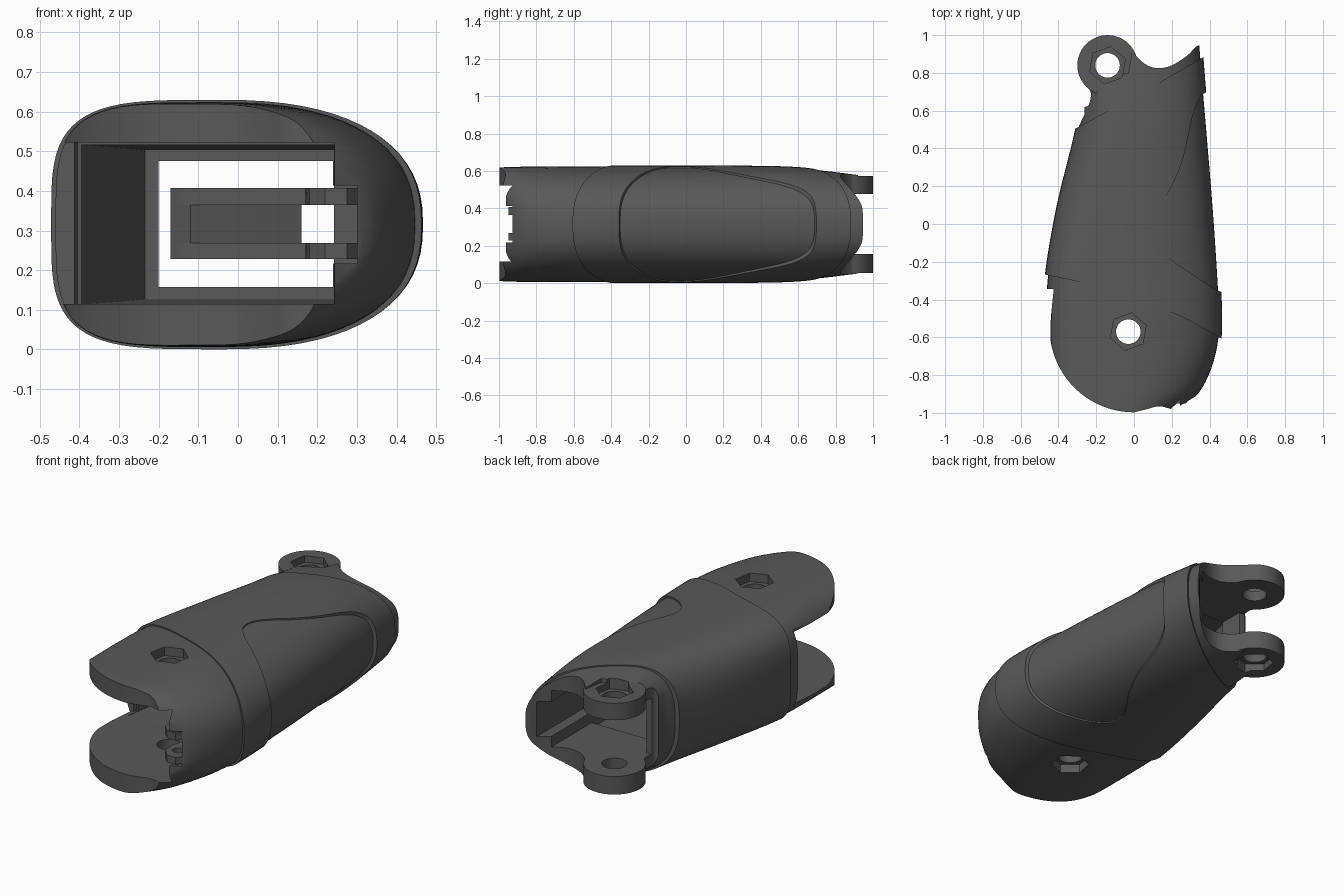
import bpy, bmesh
from math import sin, cos, pi, radians, copysign

if "Cube" in bpy.data.objects:
    bpy.data.objects.remove(bpy.data.objects["Cube"])

ZC = 0.315


def finish(bm, name):
    bmesh.ops.recalc_face_normals(bm, faces=bm.faces)
    me = bpy.data.meshes.new(name)
    bm.to_mesh(me)
    bm.free()
    ob = bpy.data.objects.new(name, me)
    bpy.context.collection.objects.link(ob)
    return ob


def bridge(name, rings):
    bm = bmesh.new()
    vs = [[bm.verts.new(p) for p in r] for r in rings]
    n = len(vs[0])
    for a, b in zip(vs, vs[1:]):
        for i in range(n):
            bm.faces.new((a[i], a[(i + 1) % n], b[(i + 1) % n], b[i]))
    bm.faces.new(vs[0])
    bm.faces.new(vs[-1])
    return finish(bm, name)


def prism(name, pts, z0, z1):
    return bridge(name, [[(x, y, z) for x, y in pts] for z in (z0, z1)])


def arc(cx, cy, r, a0, a1, n):
    return [(cx + r * cos(radians(a0 + (a1 - a0) * i / n)),
             cy + r * sin(radians(a0 + (a1 - a0) * i / n))) for i in range(n + 1)]


def disc(name, c, r, n, z0, z1, turn=0):
    return prism(name, arc(*c, r, turn, turn + 360, n)[:-1], z0, z1)


def boolean(ob, other, op):
    m = ob.modifiers.new("cut", 'BOOLEAN')
    m.operation, m.solver, m.object = op, 'EXACT', other
    bpy.context.view_layer.objects.active = ob
    bpy.ops.object.modifier_apply(modifier=m.name)
    bpy.data.objects.remove(other, do_unlink=True)


def smooth_pts(pts, n):
    # Catmull-Rom curve through open list of points
    p = [pts[0]] + list(pts) + [pts[-1]]
    out = []
    for i in range(1, len(p) - 2):
        for k in range(n):
            t = k / n
            out.append(tuple(
                0.5 * (2 * b + (c - a) * t + (2 * a - 5 * b + 4 * c - d) * t * t
                       + (3 * b - a - 3 * c + d) * t ** 3)
                for a, b, c, d in zip(p[i - 1], p[i], p[i + 1], p[i + 2])))
    return out + [tuple(pts[-1])]


# Body stations: y, left x, right x, half height, squareness of the left side
STATIONS = [(-1.03, -.46, .17, .302, 4), (-.92, -.46, .32, .307, 4), (-.80, -.46, .395, .308, 4),
            (-.65, -.46, .44, .309, 4), (-.50, -.46, .45, .309, 4), (-.27, -.455, .44, .308, 3.8),
            (.10, -.392, .415, .308, 3.2), (.50, -.295, .382, .304, 2.8),
            (.70, -.275, .365, .290, 2.8), (.95, -.27, .345, .260, 2.8), (1.05, -.27, .335, .245, 2.8)]


def body(name, grow, grow_z):
    rings = []
    xm = -.05
    for y, xl, xr, h, sq in smooth_pts(STATIONS, 4):
        ring = []
        for i in range(72):
            t = 2 * pi * i / 72
            c, s = cos(t), sin(t)
            e = 2 / 2.4 if c > 0 else 2 / sq
            w = (xr + grow - xm) if c > 0 else (xm - xl + grow)
            ring.append((xm + w * copysign(abs(c) ** e, c), y,
                         ZC + (h + grow_z) * copysign(abs(s) ** e, s)))
        rings.append(ring)
    return bridge(name, rings)


HINGE, LUG = (-.03, -.57), (-.14, .84)

# Inner body trimmed to the plan outline, fork plates at the front
shell = body("finger_shell", 0, 0)
outline = ([(-.6, -.345), (-.425, -.345), (-.447, -.56)] + arc(0, -.55, .447, 184, 270, 24)
           + smooth_pts([(.07, -.98), (.13, -.965), (.18, -.975), (.205, -.985)], 4)
           + [(.6, -.75), (.6, .93)]
           + smooth_pts([(.35, .945), (.33, .94), (.28, .89), (.2, .84), (.13, .825),
                         (.07, .84), (.02, .88), (-.01, .92)], 4)
           + [(-.03, .8), (-.2, .76)]
           + smooth_pts([(-.25, .73), (-.228, .69), (-.24, .63), (-.262, .62)], 4)
           + [(-.262, .58), (-.31, .48), (-.6, .4)])
boolean(shell, prism("outline", outline, -.2, .9), 'INTERSECT')

# Raised sleeve with side panel left recessed
sleeve = body("sleeve", .017, .0065)
sleeve_plan = ([(-.6, .343), (-.31, .505), (.05, .70), (.37, .885), (.6, 1.0), (.6, .70)]
               + smooth_pts([(.385, .70), (.345, .665), (.31, .57), (.26, .35), (.2, .2),
                             (.13, .09), (.09, .02), (.08, -.04), (.1, -.1), (.17, -.17),
                             (.3, -.26), (.42, -.34), (.48, -.365)], 5)
               + [(.6, -.38), (.6, -.66)]
               + smooth_pts([(.46, -.605), (.25, -.49), (0, -.39), (-.2, -.327),
                             (-.47, -.268)], 4) + [(-.6, -.24)])
boolean(sleeve, prism("sleeve_plan", sleeve_plan, -.2, .9), 'INTERSECT')
boolean(shell, sleeve, 'UNION')

# Rear lugs
for z0, z1 in ((.055, .17), (.46, .572)):
    boolean(shell, disc("lug", LUG, .16, 48, z0, z1), 'UNION')

# Cavity: front fork gap, tapered middle, rear opening, channel in the right wall
fork = [(-.7, -1.2), (.243, -1.2), (.243, -.33), (-.405, -.33), (-.412, -.347), (-.7, -.347)]
boolean(shell, prism("fork_gap", fork, .115, .522), 'DIFFERENCE')
taper = [[(x, y, ZC + z) for x, z in ((l, -h), (.242, -h), (.242, h), (l, h))]
         for y, l, h in ((-.4, -.407, .202), (.1, -.32, .196), (.5, -.235, .188))]
boolean(shell, bridge("cavity", taper), 'DIFFERENCE')
rear = [(-.2, .3), (.24, .3), (.24, 1.2), (-.5, 1.2), (-.5, .641), (-.2, .641)]
boolean(shell, prism("rear_opening", rear, .157, .476), 'DIFFERENCE')
for y0, y1 in ((-1.1, 0), (.2, 1.1)):
    channel = [(.1, y0), (.3, y0), (.3, y1), (.1, y1)]
    boolean(shell, prism("channel", channel, .217, .414), 'DIFFERENCE')

# Pin holes and hexagonal nut pockets, top and bottom
for c, z_in in ((HINGE, .055), (LUG, .095)):
    boolean(shell, disc("pin_hole", c, .065, 32, -.2, .9), 'DIFFERENCE')
    boolean(shell, disc("nut_pocket", c, .1, 6, -.2, z_in, 20), 'DIFFERENCE')
    boolean(shell, disc("nut_pocket", c, .1, 6, 2 * ZC - z_in, .9, 20), 'DIFFERENCE')

# Cord guide tabs at the front and cord bracket in the middle
parts = [shell]
tab = [(.33, -.88), (.275, -.95), (.22, -.95), (.18, -.91), (.17, -.84), (.2, -.74), (.33, -.65)]
arm = [(.28, -.05), (-.12, .06), (-.17, .1), (-.17, .15), (.28, .3)]
for k, (z0, z1) in enumerate(((.228, .268), (.365, .407))):
    t = prism("cord_tab_%d" % k, tab, z0, z1)
    boolean(t, disc("tab_hole", (.235, -.87), .03, 20, 0, .7), 'DIFFERENCE')
    parts += [t, prism("bracket_arm_%d" % k, arm, z0, z1)]
post = [(-.17, .1), (-.12, .06), (0, .1), (.16, .16), (.16, .2), (-.17, .15)]
parts.append(prism("bracket_post", post, .265, .368))

# Dark plastic
mat = bpy.data.materials.new("dark_plastic")
mat.diffuse_color = (.1, .1, .1, 1)
mat.use_nodes = True
mat.node_tree.nodes["Principled BSDF"].inputs["Base Color"].default_value = mat.diffuse_color
for ob in parts:
    ob.data.materials.clear()
    ob.data.materials.append(mat)
    bpy.ops.object.select_all(action='DESELECT')
    ob.select_set(True)
    bpy.context.view_layer.objects.active = ob
    bpy.ops.object.shade_smooth_by_angle(angle=radians(28))
